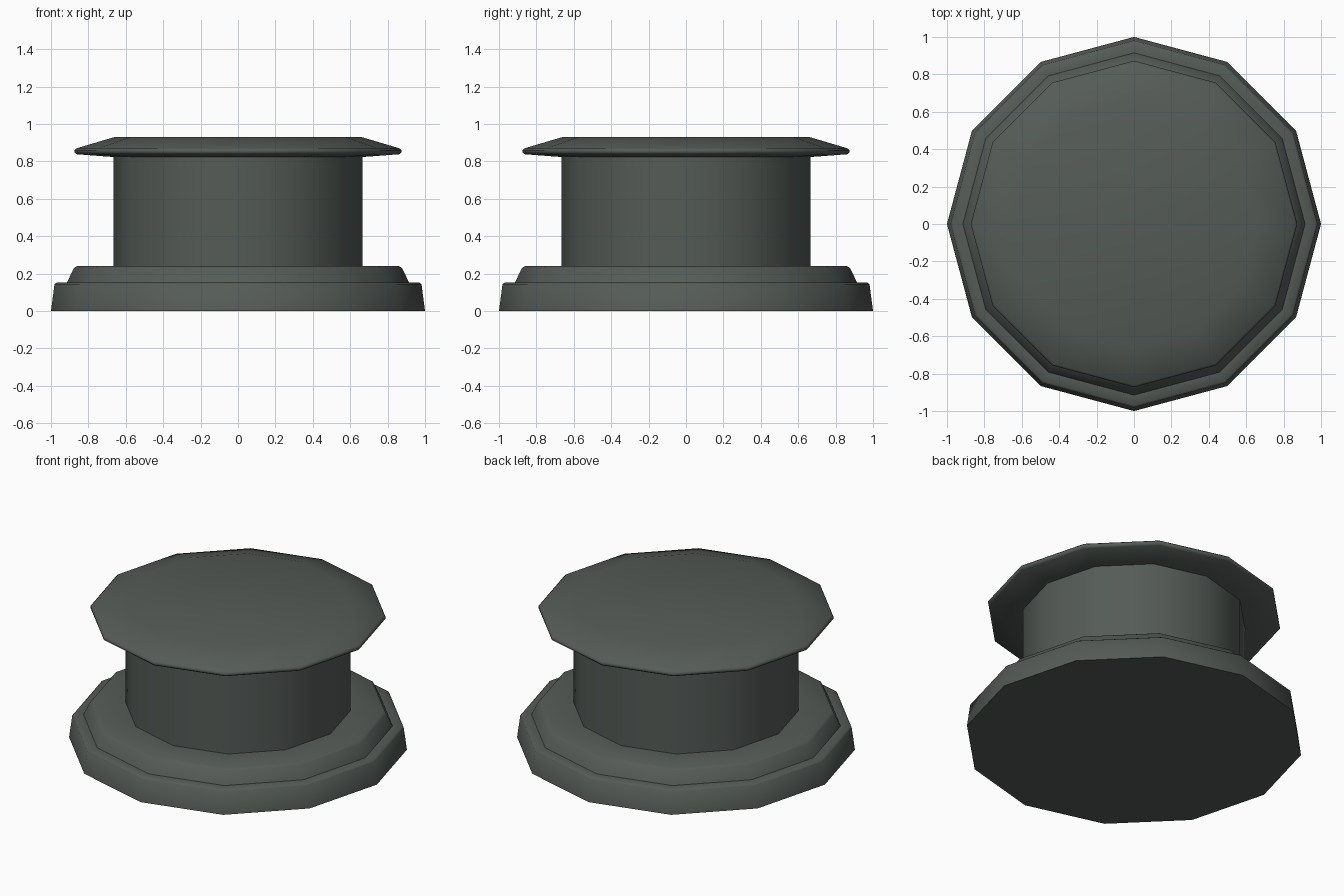
import bpy, bmesh, math

if "Cube" in bpy.data.objects:
    bpy.data.objects.remove(bpy.data.objects["Cube"])

SIDES = 12

mat = bpy.data.materials.new("dark_grey_green")
mat.diffuse_color = (0.09, 0.105, 0.095, 1)
mat.use_nodes = True
mat.node_tree.nodes["Principled BSDF"].inputs["Base Color"].default_value = mat.diffuse_color


def lathe(name, profile, cap_bottom=False, cap_top=False):
    """Spin an upward (radius, z) profile into a twelve-sided part."""
    bm = bmesh.new()
    rings = []
    for r, z in profile:
        rings.append([bm.verts.new((r * math.cos(2 * math.pi * i / SIDES),
                                    r * math.sin(2 * math.pi * i / SIDES), z))
                      for i in range(SIDES)])
    for low, high in zip(rings, rings[1:]):
        for i in range(SIDES):
            j = (i + 1) % SIDES
            bm.faces.new((low[i], low[j], high[j], high[i]))
    if cap_bottom:
        bm.faces.new(rings[0][::-1])
    if cap_top:
        bm.faces.new(rings[-1])
    mesh = bpy.data.meshes.new(name)
    bm.to_mesh(mesh)
    bm.free()
    mesh.materials.append(mat)
    obj = bpy.data.objects.new(name, mesh)
    bpy.context.collection.objects.link(obj)
    bpy.ops.object.select_all(action='DESELECT')
    obj.select_set(True)
    bpy.context.view_layer.objects.active = obj
    bpy.ops.object.shade_smooth_by_angle(angle=math.radians(50))
    return obj


# Stepped base with softened rims, open where the column meets it
lathe("stepped_base", [(1.0, 0), (0.981, 0.143), (0.97, 0.151), (0.915, 0.151),
                       (0.877, 0.23), (0.86, 0.24), (0.665, 0.24)],
      cap_bottom=True)

# Straight column
lathe("column", [(0.665, 0.24), (0.665, 0.823)])

# Overhanging cap with thin rim and shallow sloped top
lathe("cap", [(0.665, 0.823), (0.862, 0.838), (0.873, 0.847), (0.873, 0.86),
              (0.862, 0.87), (0.66, 0.93)], cap_top=True)
